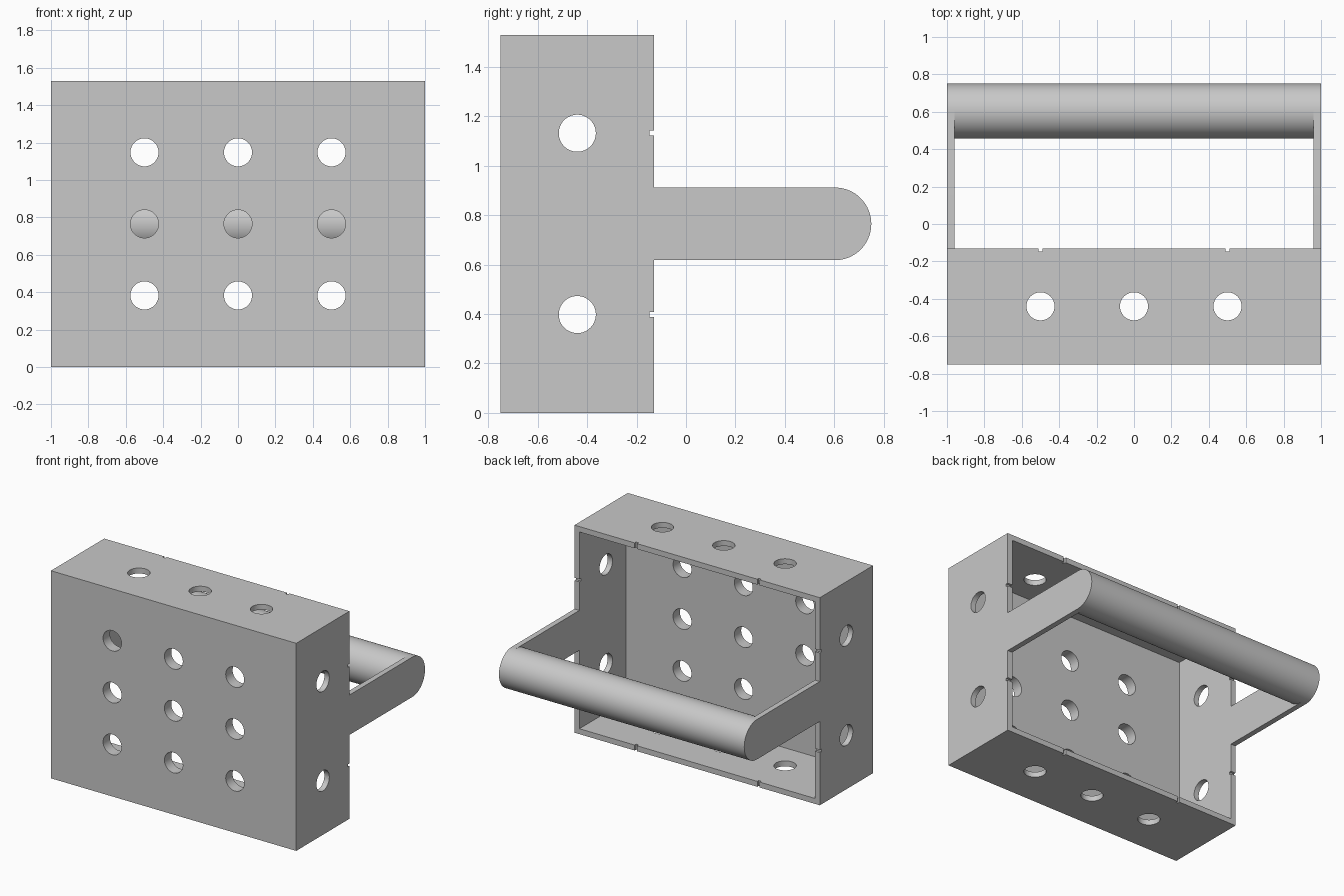
import bpy, bmesh
from math import pi, sin, cos
from mathutils import Matrix, Vector

if "Cube" in bpy.data.objects:
    bpy.data.objects.remove(bpy.data.objects["Cube"], do_unlink=True)

H, FRONT, BACK = 1.53, -0.75, -0.13      # case height and depth limits
WALL, FLOOR = 0.04, 0.08                 # rim wall and front plate thickness
MID = H / 2
BAR_Y, BAR_R = 0.603, 0.147              # grip centre and radius

grey = bpy.data.materials.new("plain_grey")
grey.use_nodes = True
grey.diffuse_color = (0.58, 0.58, 0.58, 1)
grey.node_tree.nodes["Principled BSDF"].inputs["Base Color"].default_value = (0.58, 0.58, 0.58, 1)


def finish(name, bm):
    bmesh.ops.recalc_face_normals(bm, faces=bm.faces)
    mesh = bpy.data.meshes.new(name)
    bm.to_mesh(mesh)
    bm.free()
    mesh.materials.append(grey)
    ob = bpy.data.objects.new(name, mesh)
    bpy.context.collection.objects.link(ob)
    return ob


def box(name, lo, hi):
    lo, hi = Vector(lo), Vector(hi)
    bm = bmesh.new()
    bmesh.ops.create_cube(bm, size=1, matrix=Matrix.Translation((lo + hi) / 2) @ Matrix.Diagonal((*(hi - lo), 1)))
    return finish(name, bm)


def cylinder(name, centre, axis, radius, length):
    turn = Vector((0, 0, 1)).rotation_difference(Vector(axis)).to_matrix().to_4x4()
    bm = bmesh.new()
    bmesh.ops.create_cone(bm, cap_ends=True, segments=64, radius1=radius, radius2=radius,
                          depth=length, matrix=Matrix.Translation(centre) @ turn)
    return finish(name, bm)


def activate(ob):
    bpy.ops.object.select_all(action='DESELECT')
    ob.select_set(True)
    bpy.context.view_layer.objects.active = ob


def cut(ob, cutter):
    activate(ob)
    mod = ob.modifiers.new("cut", 'BOOLEAN')
    mod.operation, mod.solver, mod.object = 'DIFFERENCE', 'EXACT', cutter
    bpy.ops.object.modifier_apply(modifier=mod.name)
    bpy.data.objects.remove(cutter, do_unlink=True)


def smooth(ob):
    activate(ob)
    bpy.ops.object.shade_smooth_by_angle(angle=pi / 6)


# Open-backed case
case = box("case", (-1, FRONT, 0), (1, BACK, H))
cut(case, box("cavity", (-1 + WALL, FRONT + FLOOR, WALL), (1 - WALL, BACK + 0.2, H - WALL)))

# Round holes: front grid, top-to-bottom, side-to-side
hole_y = (FRONT + BACK) / 2
for x in (-0.5, 0, 0.5):
    for z in (H / 4, MID, H * 3 / 4):
        cut(case, cylinder("front_hole", (x, FRONT, z), (0, 1, 0), 0.075, 0.4))
    cut(case, cylinder("top_hole", (x, hole_y, MID), (0, 0, 1), 0.075, 2))
side_levels = (0.398, H - 0.398)
for z in side_levels:
    cut(case, cylinder("side_hole", (0, hole_y, z), (1, 0, 0), 0.075, 3))

# Small slots across the back rim
for x in (-0.5, 0.5):
    cut(case, box("slot", (x - 0.01, BACK - 0.017, -0.1), (x + 0.01, BACK + 0.1, H + 0.1)))
for z in side_levels:
    cut(case, box("slot", (-1.1, BACK - 0.017, z - 0.01), (1.1, BACK + 0.1, z + 0.01)))
smooth(case)

# Round-ended handle arms
for side, name in ((1, "left_arm"), (-1, "right_arm")):
    arc = [(BAR_Y + BAR_R * cos(a), MID + BAR_R * sin(a)) for a in (pi * (i / 32 - 0.5) for i in range(33))]
    profile = [(BACK, MID - BAR_R)] + arc + [(BACK, MID + BAR_R)]
    bm = bmesh.new()
    face = bm.faces.new([bm.verts.new((side, y, z)) for y, z in profile])
    grown = bmesh.ops.extrude_face_region(bm, geom=[face], use_keep_orig=True)["geom"]
    bmesh.ops.translate(bm, vec=(-side * WALL, 0, 0), verts=[v for v in grown if isinstance(v, bmesh.types.BMVert)])
    smooth(finish(name, bm))

# Grip bar between the arms
smooth(cylinder("grip_bar", (0, BAR_Y, MID), (1, 0, 0), BAR_R, 2 * (1 - WALL)))
